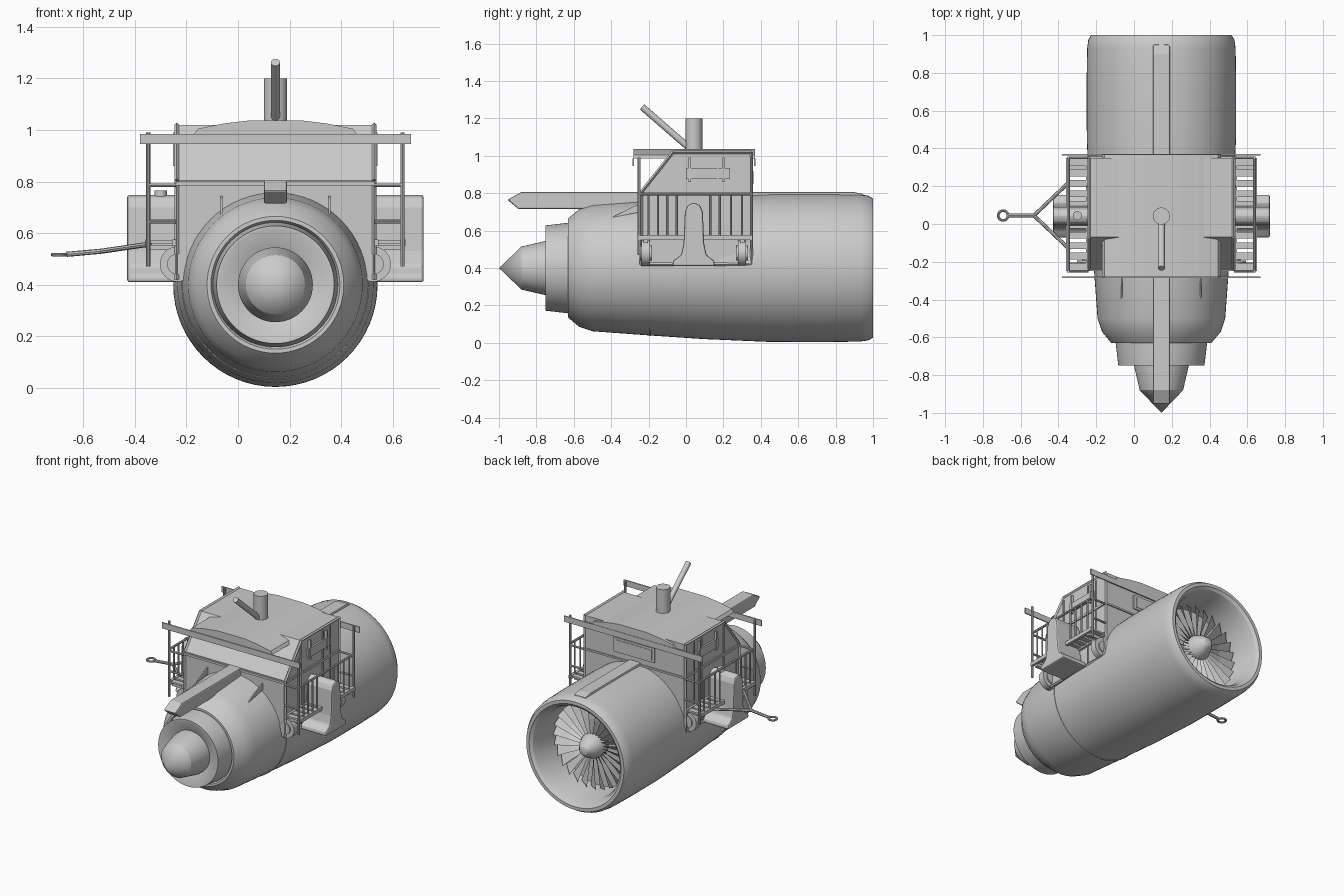
import bpy, bmesh, math
from mathutils import Vector

if bpy.data.objects.get("Cube"):
    bpy.data.objects.remove(bpy.data.objects["Cube"])

CX, CZ = 0.145, 0.40   # engine axis, also the mirror plane of the cabin
grey = bpy.data.materials.new("light grey")
grey.use_nodes = True
grey.diffuse_color = (0.6, 0.6, 0.6, 1)
grey.node_tree.nodes["Principled BSDF"].inputs["Base Color"].default_value = (0.6, 0.6, 0.6, 1)


def finish(name, bm, smooth=False):
    bmesh.ops.recalc_face_normals(bm, faces=bm.faces)
    mesh = bpy.data.meshes.new(name)
    bm.to_mesh(mesh)
    bm.free()
    mesh.materials.append(grey)
    ob = bpy.data.objects.new(name, mesh)
    bpy.context.collection.objects.link(ob)
    if smooth:
        bpy.ops.object.select_all(action="DESELECT")
        ob.select_set(True)
        bpy.context.view_layer.objects.active = ob
        bpy.ops.object.shade_smooth_by_angle(angle=math.radians(30))
    return ob


def bevel(ob, width, segments=2):
    mod = ob.modifiers.new("bevel", "BEVEL")
    mod.width, mod.segments = width, segments
    return ob


def box(name, x, y, z):
    """Box from (min, max) pairs."""
    bm = bmesh.new()
    bmesh.ops.create_cube(bm, size=1)
    for v in bm.verts:
        v.co = [(a + b) / 2 + c * (b - a) for (a, b), c in zip((x, y, z), v.co)]
    return finish(name, bm)


def rod(name, a, b, r, sides=8):
    """Round bar between two points."""
    a, b = Vector(a), Vector(b)
    bm = bmesh.new()
    bmesh.ops.create_cone(bm, cap_ends=True, segments=sides, radius1=r, radius2=r, depth=(b - a).length)
    turn = (b - a).to_track_quat("Z", "Y")
    for v in bm.verts:
        v.co = turn @ v.co + (a + b) / 2
    return finish(name, bm, True)


def prism(name, points, axis, lo, hi):
    """Extrude a 2D outline: (y, z) along x, or (x, z) along y."""
    bm = bmesh.new()
    place = (lambda p, d: (d, p[0], p[1])) if axis == "x" else (lambda p, d: (p[0], d, p[1]))
    face = bm.faces.new([bm.verts.new(place(p, lo)) for p in points])
    new = bmesh.ops.extrude_face_region(bm, geom=[face])["geom"]
    for v in new:
        if isinstance(v, bmesh.types.BMVert):
            v.co["xyz".index(axis)] = hi
    return finish(name, bm)


def lathe(name, profile, sides=64):
    """Spin a (y, radius) profile round the engine axis."""
    bm = bmesh.new()
    verts = [bm.verts.new((CX, y, CZ + r)) for y, r in profile]
    edges = [bm.edges.new(pair) for pair in zip(verts, verts[1:])]
    bmesh.ops.spin(bm, geom=verts + edges, cent=(CX, 0, CZ), axis=(0, 1, 0),
                   angle=math.tau, steps=sides)
    bmesh.ops.remove_doubles(bm, verts=bm.verts, dist=0.0005)
    return finish(name, bm, True)


# Engine: exhaust cone, core nozzle, cowling with intake duct
lathe("exhaust_cone", [(-1, 0), (-0.88, 0.115), (-0.75, 0.145), (-0.7, 0.145)])
lathe("core_nozzle", [(-0.72, 0.14), (-0.75, 0.215), (-0.75, 0.228), (-0.63, 0.242), (-0.6, 0.242)])
lathe("cowling", [(-0.6, 0.235), (-0.63, 0.25), (-0.63, 0.265), (-0.57, 0.315), (-0.5, 0.338),
                  (-0.2, 0.36), (0.1, 0.38), (0.45, 0.395), (0.75, 0.396), (0.93, 0.393),
                  (0.975, 0.387), (1, 0.372), (1, 0.35), (0.985, 0.332), (0.93, 0.315),
                  (0.78, 0.305), (0.74, 0.3), (0.74, 0)])
lathe("cowling_seam", [(-0.196, 0.36), (-0.196, 0.364), (-0.188, 0.364), (-0.188, 0.36)])
lathe("spinner", [(0.76, 0.085), (0.82, 0.083), (0.87, 0.062), (0.91, 0.03), (0.92, 0)], 32)

# Fan: twisted blades
bm = bmesh.new()
count = 26
for i in range(count):
    rows = []
    for r, chord, pitch in ((0.06, 0.022, 0.5), (0.18, 0.03, 0.8), (0.295, 0.04, 1.05)):
        row = []
        for s in (-1, 1):
            t = math.tau * i / count + s * chord * math.sin(pitch) / r
            row.append(bm.verts.new((CX + r * math.sin(t), 0.8 + s * chord * math.cos(pitch), CZ + r * math.cos(t))))
        rows.append(row)
    for a, b in zip(rows, rows[1:]):
        bm.faces.new((a[0], a[1], b[1], b[0]))
finish("fan_blades", bm)

# Spine running along the top of the engine
bevel(prism("spine", [(-0.955, 0.765), (-0.88, 0.806), (0.9, 0.806), (0.95, 0.795), (0.95, 0.76),
                      (-0.6, 0.715), (-0.895, 0.715)], "x", CX - 0.045, CX + 0.045), 0.008)

# Cabin body with sloped windscreen
side = [(-0.24, 0.42), (0.35, 0.42), (0.35, 1.02), (-0.07, 1.02), (-0.24, 0.805)]
prism("cabin_body", side, "x", CX - 0.38, CX + 0.38)
box("front_sill", (CX - 0.385, CX + 0.385), (-0.25, -0.235), (0.785, 0.8))
box("rear_sill", (CX - 0.385, CX + 0.385), (0.345, 0.358), (0.785, 0.797))
box("rear_plate", (CX - 0.155, CX + 0.155), (0.348, 0.358), (0.835, 0.935))
box("rear_plate_inset", (CX - 0.135, CX + 0.135), (0.357, 0.361), (0.85, 0.92))

# Arched roof with front visor
top = [(-0.315, 0.985), (-0.3, 1.005), (-0.2, 1.025), (-0.1, 1.037), (0.1, 1.037),
       (0.2, 1.025), (0.3, 1.005), (0.315, 0.985)]
arch = [(CX + x, z) for x, z in top]
prism("roof", arch, "y", -0.28, 0.368)

# Cross beams at both ends of the roof
for name, y in (("front_beam", -0.283), ("rear_beam", 0.367)):
    box(name, (CX - 0.525, CX + 0.525), (y - 0.004, y + 0.004), (0.945, 0.985))

# Chimney and angled pipe
rod("chimney", (CX, 0.042, 1.02), (CX, 0.042, 1.2), 0.045, 32)
rod("angled_pipe", (CX, 0.02, 1.04), (CX, -0.235, 1.262), 0.018, 16)

# Parts on both sides of the cabin
for s, tag in ((-1, "right"), (1, "left")):
    def span(a, b):
        return tuple(sorted((CX + s * a, CX + s * b)))

    # Raised frame round the side wall, with door and panels
    for i, (a, b) in enumerate(zip(side, side[1:] + side[:1])):
        rod(f"{tag}_wall_frame_{i}", (CX + s * 0.383, *a), (CX + s * 0.383, *b), 0.009, 4)
    box(f"{tag}_wall_rail", span(0.37, 0.388), (-0.24, 0.35), (0.787, 0.803))
    for y in (-0.07, 0.17, 0.25):
        box(f"{tag}_door_edge", span(0.37, 0.386), (y - 0.005, y + 0.005), (0.42, 1.0))
    box(f"{tag}_window_panel", span(0.37, 0.392), (0, 0.235), (0.875, 0.935))
    for y in (0.02, 0.2):
        box(f"{tag}_panel_bracket", span(0.37, 0.396), (y - 0.006, y + 0.006), (0.86, 0.99))

    # Slatted walkway
    for a, b in ((0.385, 0.4), (0.485, 0.505)):
        box(f"{tag}_walkway_beam", span(a, b), (-0.25, 0.35), (0.55, 0.575))
    for i in range(11):
        y = -0.225 + i * 0.055
        box(f"{tag}_walkway_slat", span(0.385, 0.5), (y - 0.018, y + 0.018), (0.56, 0.572))

    # Railing: corner posts, rails and balusters
    for y, low in ((-0.25, 0.47), (0.35, 0.5)):
        rod(f"{tag}_post", (CX + s * 0.493, y, low), (CX + s * 0.493, y, 0.99), 0.008)
        for z in (0.645, 0.785):
            rod(f"{tag}_end_rail", (CX + s * 0.385, y, z), (CX + s * 0.493, y, z), 0.007)
    rod(f"{tag}_top_rail", (CX + s * 0.493, -0.25, 0.795), (CX + s * 0.493, 0.35, 0.795), 0.008)
    for y in (-0.2, -0.15, -0.1, -0.05, 0.13, 0.18, 0.24, 0.3):
        rod(f"{tag}_baluster", (CX + s * 0.493, y, 0.56), (CX + s * 0.493, y, 0.795), 0.006)

    # Bell-shaped pedestal
    bell = [(-0.072, 0.41), (0.155, 0.41), (0.152, 0.438), (0.11, 0.47), (0.097, 0.53), (0.09, 0.7),
            (0.075, 0.737), (0.042, 0.75), (0.01, 0.737), (-0.006, 0.7), (-0.013, 0.53),
            (-0.026, 0.47), (-0.07, 0.438)]
    bevel(prism(f"{tag}_pedestal", bell, "x", *span(0.38, 0.575)), 0.01)

    # Round discs under the walkway and their hangers
    for y in (-0.215, 0.3):
        rod(f"{tag}_disc", (CX + s * 0.38, y - 0.022, 0.48), (CX + s * 0.38, y + 0.022, 0.48), 0.068, 32)
        rod(f"{tag}_disc_hub", (CX + s * 0.38, y - 0.03, 0.48), (CX + s * 0.38, y + 0.03, 0.48), 0.04, 24)
        box(f"{tag}_hanger", span(0.38, 0.49), (y - 0.012, y + 0.012), (0.535, 0.555))

    # Small strake on the cowling
    prism(f"{tag}_strake", [(-0.4, 0.67), (-0.24, 0.7), (-0.24, 0.745), (-0.28, 0.73)], "x", *span(0.205, 0.213))

# Filler cap on the right pedestal
rod("filler_cap", (-0.3, 0.045, 0.74), (-0.3, 0.045, 0.765), 0.024, 16)

# Towing frame with ring
joint = (-0.53, 0.045, 0.53)
for y in (-0.135, 0.225):
    rod("tow_arm", (-0.34, y, 0.558), joint, 0.01)
rod("tow_bar", joint, (-0.665, 0.045, 0.518), 0.01)
bpy.ops.mesh.primitive_torus_add(location=(-0.693, 0.045, 0.517), major_radius=0.026, minor_radius=0.007,
                                 major_segments=24, minor_segments=8)
ring = bpy.context.object
ring.name = "tow_ring"
ring.data.materials.append(grey)
bpy.ops.object.shade_smooth_by_angle()
